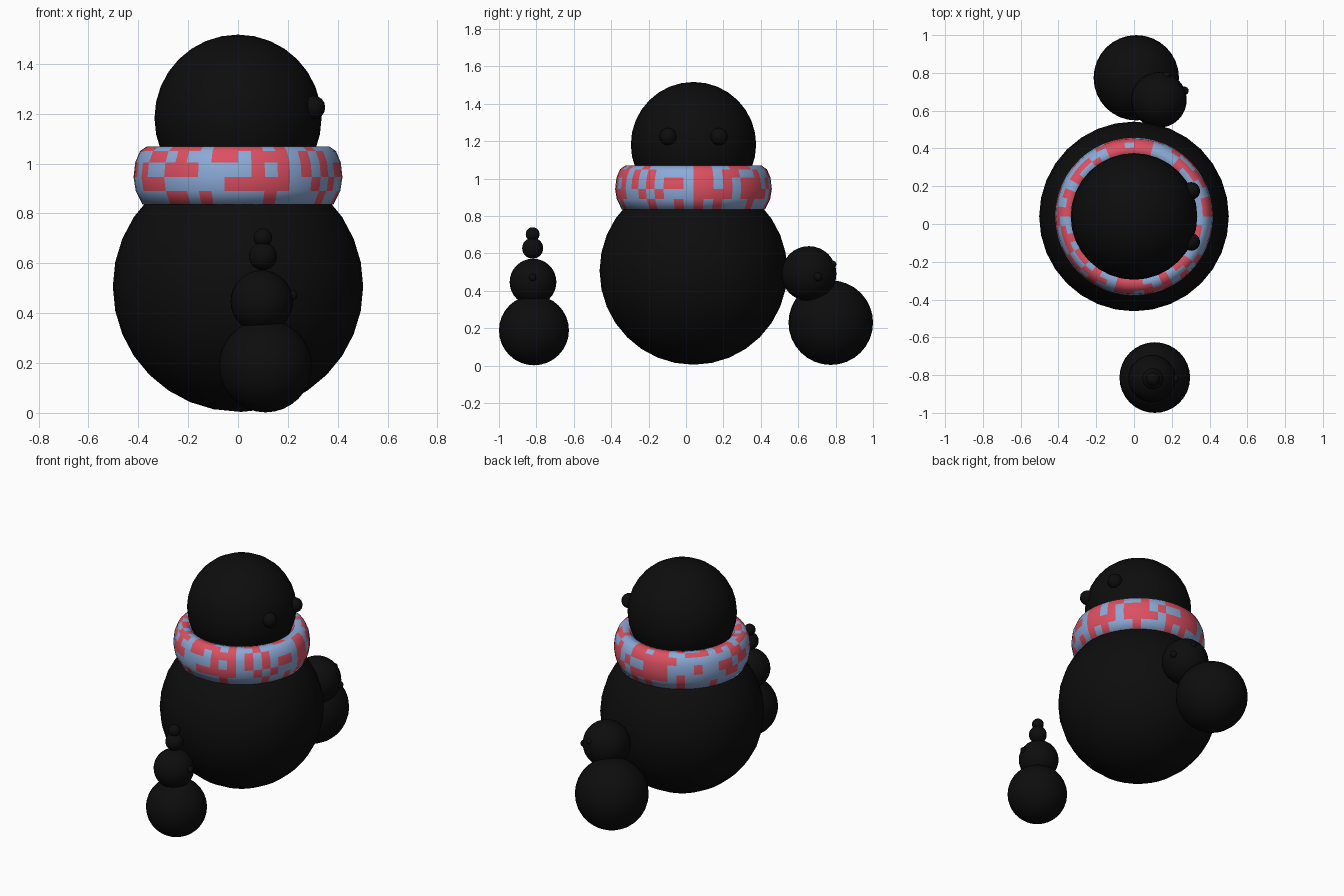
import bpy, bmesh, math, random

if "Cube" in bpy.data.objects:
    bpy.data.objects.remove(bpy.data.objects["Cube"])

random.seed(4)


def material(name, rgb):
    m = bpy.data.materials.new(name)
    m.diffuse_color = (*rgb, 1)
    m.use_nodes = True
    m.node_tree.nodes["Principled BSDF"].inputs["Base Color"].default_value = m.diffuse_color
    return m


black = material("soot_black", (0.004, 0.004, 0.004))
red = material("scarf_red", (0.72, 0.08, 0.12))
blue = material("scarf_blue", (0.26, 0.40, 0.68))


def ball(name, x, y, z, r, seg=32, rings=16):
    bpy.ops.mesh.primitive_uv_sphere_add(segments=seg, ring_count=rings,
                                         radius=r, location=(x, y, z))
    o = bpy.context.object
    o.name = name
    o.data.materials.append(black)
    bpy.ops.object.shade_smooth()


CY = 0.04  # y of the large figure

# Large figure
ball("large_body", 0, CY, 0.507, 0.502)
ball("large_head", 0, CY, 1.182, 0.335)
for side, y in (("left", -0.095), ("right", 0.175)):
    ball(f"large_eye_{side}", 0.303, y, 1.225, 0.047, 16, 8)

# Small front figure with a stacked two-ball topknot
ball("front_body", 0.11, -0.813, 0.189, 0.187)
ball("front_head", 0.095, -0.818, 0.447, 0.125)
ball("front_topknot_lower", 0.1, -0.82, 0.628, 0.056)
ball("front_topknot_upper", 0.1, -0.82, 0.703, 0.037)
ball("front_eye", 0.218, -0.82, 0.472, 0.02, 16, 8)

# Small back figure leaning on the large one
ball("back_body", 0.012, 0.774, 0.23, 0.226)
ball("back_head", 0.132, 0.657, 0.492, 0.147)
ball("back_eye_low", 0.266, 0.705, 0.475, 0.023, 16, 8)
ball("back_eye_high", 0.172, 0.784, 0.542, 0.02, 16, 8)

# Chequered scarf: closed (radius, z) profile swept round the neck
profile = [(0.335, 0.835), (0.383, 0.835), (0.410, 0.89), (0.419, 0.945),
           (0.412, 1.005), (0.393, 1.05), (0.365, 1.069), (0.322, 1.066),
           (0.29, 0.95)]
COLS = 48
bm = bmesh.new()
rows = []
for i in range(COLS):
    a = 2 * math.pi * i / COLS
    rows.append([bm.verts.new((r * math.cos(a), CY + r * math.sin(a), z))
                 for r, z in profile])
n = len(profile)
for i in range(COLS):
    a, b = rows[i], rows[(i + 1) % COLS]
    for j in range(n):
        k = (j + 1) % n
        f = bm.faces.new((a[j], b[j], b[k], a[k]))
        f.smooth = True
        # the lowest visible band is mostly blue
        f.material_index = int(random.random() > (0.25 if j == 1 else 0.52))
bmesh.ops.recalc_face_normals(bm, faces=bm.faces)
mesh = bpy.data.meshes.new("scarf")
bm.to_mesh(mesh)
bm.free()
mesh.materials.append(red)
mesh.materials.append(blue)
bpy.context.collection.objects.link(bpy.data.objects.new("scarf", mesh))
